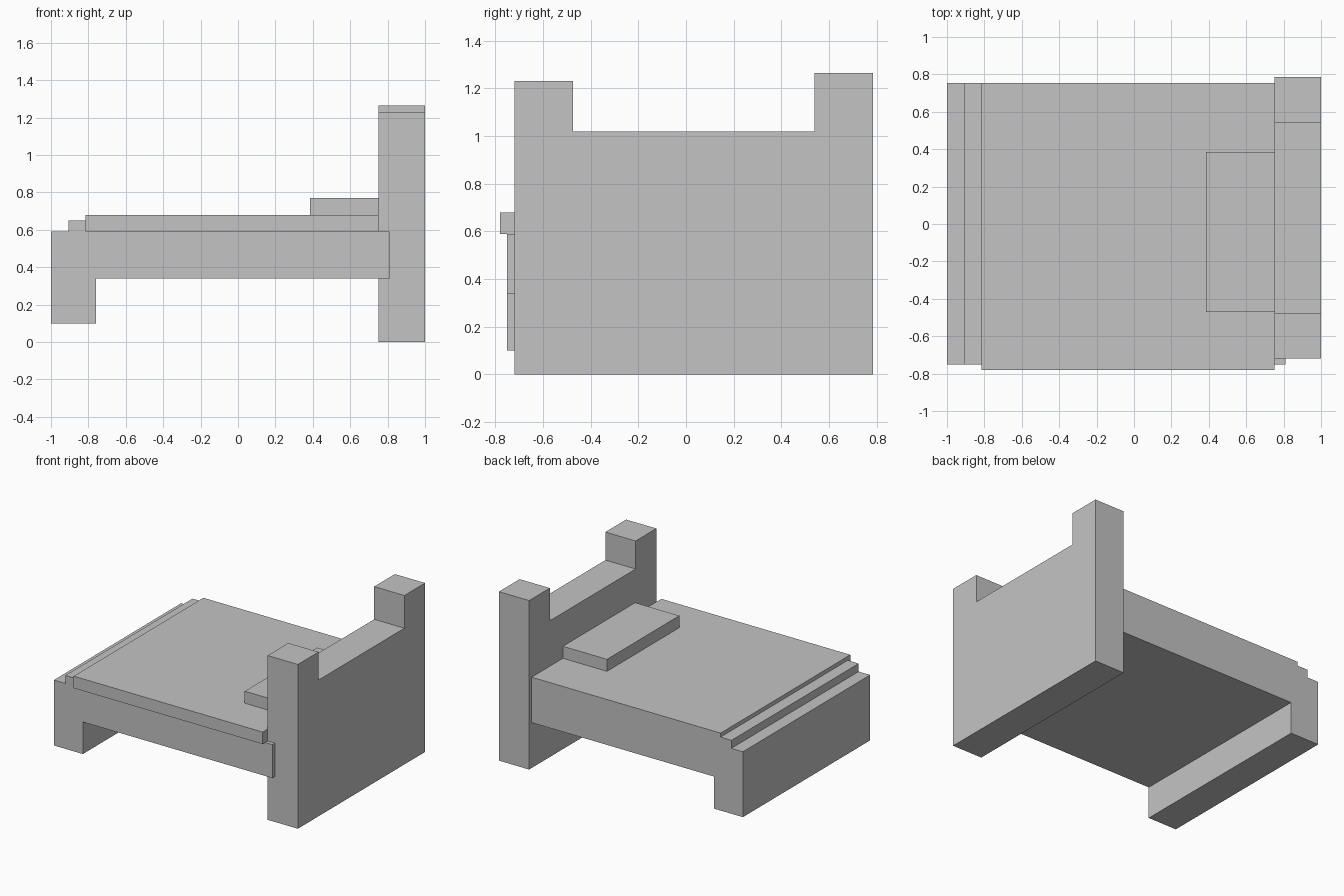
import bpy
import bmesh
from mathutils import Vector

cube = bpy.data.objects.get("Cube")
if cube:
    bpy.data.objects.remove(cube)

# Single plain grey
grey = bpy.data.materials.new("plain_grey")
grey.use_nodes = True
colour = (0.55, 0.55, 0.55, 1)
grey.diffuse_color = colour
grey.node_tree.nodes["Principled BSDF"].inputs["Base Color"].default_value = colour


def extrude_profile(name, points, axis, start, end):
    """Extrude a flat (horizontal, z) outline along the x or y axis."""
    bm = bmesh.new()
    if axis == "x":
        corners = [(start, h, z) for h, z in points]
        step = Vector((end - start, 0, 0))
    else:
        corners = [(h, start, z) for h, z in points]
        step = Vector((0, end - start, 0))
    face = bm.faces.new([bm.verts.new(c) for c in corners])
    moved = bmesh.ops.extrude_face_region(bm, geom=[face])["geom"]
    verts = [g for g in moved if isinstance(g, bmesh.types.BMVert)]
    bmesh.ops.translate(bm, verts=verts, vec=step)
    bmesh.ops.recalc_face_normals(bm, faces=bm.faces)
    mesh = bpy.data.meshes.new(name)
    bm.to_mesh(mesh)
    bm.free()
    mesh.materials.append(grey)
    obj = bpy.data.objects.new(name, mesh)
    bpy.context.collection.objects.link(obj)
    return obj


def block(name, x, y, z):
    """Box from its (low, high) range on each axis."""
    outline = [(x[0], z[0]), (x[1], z[0]), (x[1], z[1]), (x[0], z[1])]
    return extrude_profile(name, outline, "y", *y)


# Headboard with a raised post at each end
extrude_profile("headboard", [
    (-0.72, 0), (0.785, 0), (0.785, 1.265), (0.54, 1.265),
    (0.54, 1.02), (-0.475, 1.02), (-0.475, 1.23), (-0.72, 1.23),
], "x", 0.75, 1.0)

# Bed frame with the full-width foot
extrude_profile("bed_frame", [
    (-1.0, 0.1), (-0.76, 0.1), (-0.76, 0.34), (0.81, 0.34),
    (0.81, 0.59), (-1.0, 0.59),
], "y", -0.75, 0.755)

# Bedding
block("mattress", (-0.905, -0.815), (-0.75, 0.755), (0.59, 0.65))
block("blanket", (-0.815, 0.75), (-0.78, 0.755), (0.59, 0.68))
block("pillow", (0.385, 0.75), (-0.47, 0.385), (0.68, 0.77))
